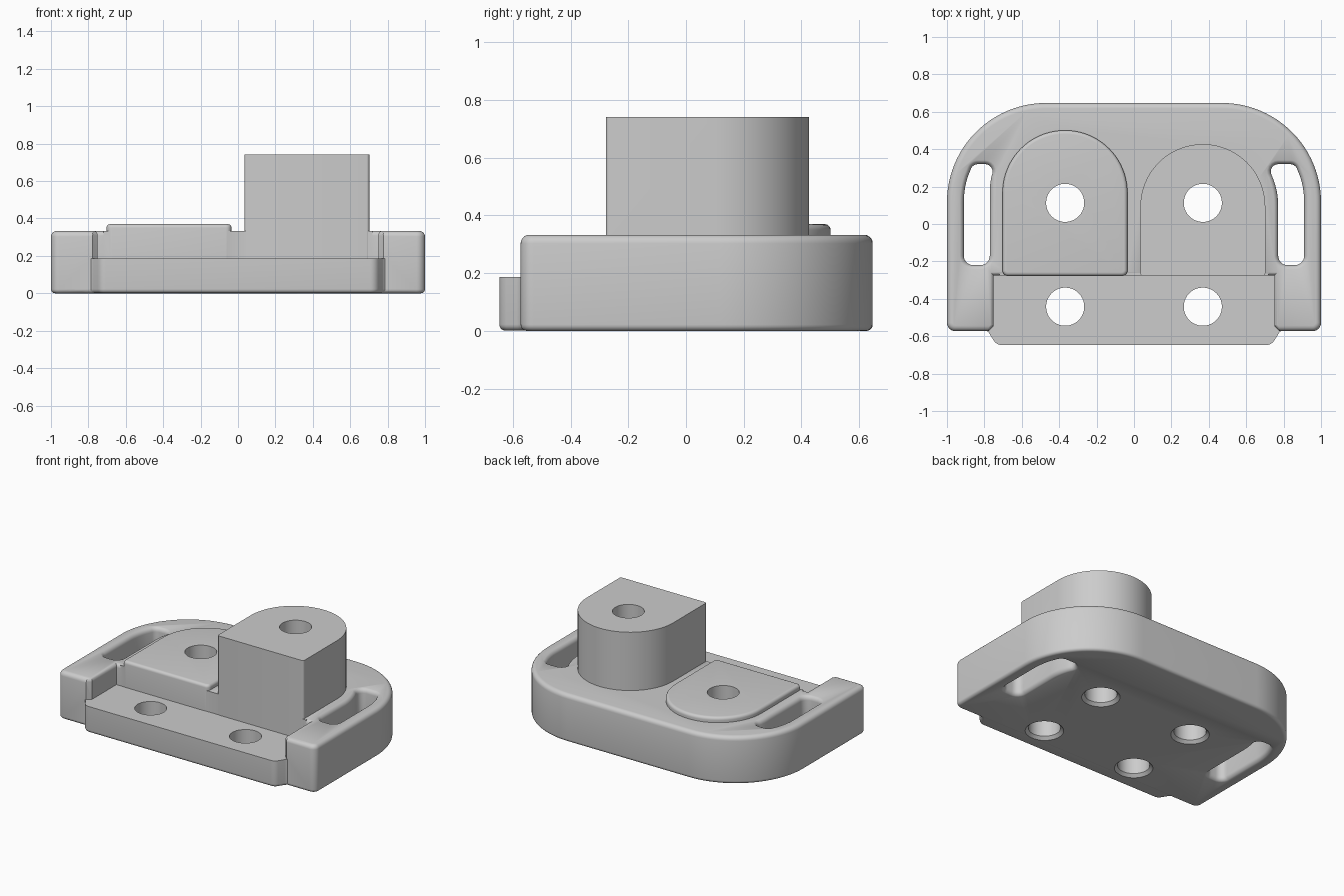
import bpy, bmesh, math
from mathutils import Vector

cube = bpy.data.objects.get("Cube")
if cube:
    bpy.data.objects.remove(cube)

grey = bpy.data.materials.new("plain_grey")
grey.use_nodes = True
grey.diffuse_color = (0.604, 0.604, 0.604, 1)
grey.node_tree.nodes["Principled BSDF"].inputs["Base Color"].default_value = grey.diffuse_color


def arc(cx, cy, r, start, end, n):
    """Points on a circle, angles in degrees."""
    angles = [math.radians(start + (end - start) * i / n) for i in range(n + 1)]
    return [(cx + r * math.cos(a), cy + r * math.sin(a), 0) for a in angles]


def rounded(points, steps=6):
    """Round every corner (x, y, radius) with a circular arc."""
    out = []
    for i, (x, y, r) in enumerate(points):
        p = Vector((x, y))
        if not r:
            out.append(p)
            continue
        u = (Vector(points[i - 1][:2]) - p).normalized()
        v = (Vector(points[(i + 1) % len(points)][:2]) - p).normalized()
        half = u.angle(v) / 2
        a, b, w = p + u * r / math.tan(half), p + v * r / math.tan(half), math.sin(half)
        for k in range(steps + 1):
            t = k / steps
            c = ((1 - t) ** 2, 2 * t * (1 - t) * w, t * t)
            out.append((a * c[0] + p * c[1] + b * c[2]) / sum(c))
    return out


def mirrored(points):
    """Complete a right-hand half outline with its mirror image."""
    return points + [(-x, y, r) for x, y, r in reversed(points)]


def edge(z, radius, top, sign=-1, steps=5):
    """Sections (height, offset) of a rounded rim ending at height z."""
    rim = []
    for i in range(steps + 1):
        a = math.pi / 2 * i / steps
        rise = radius * (1 - math.sin(a))
        rim.append((z - rise if top else z + rise, sign * radius * (1 - math.cos(a))))
    return rim if top else rim[::-1]


def loft(name, outline, sections):
    """Solid through copies of one outline, each offset and raised."""
    n = len(outline)
    area = sum(outline[i - 1].cross(outline[i]) for i in range(n))
    if area < 0:
        outline = outline[::-1]
    bm = bmesh.new()
    rings = []
    for z, offset in sections:
        ring = []
        for i, p in enumerate(outline):
            d1 = (p - outline[i - 1]).normalized()
            d2 = (outline[(i + 1) % n] - p).normalized()
            n1, n2 = Vector((d1.y, -d1.x)), Vector((d2.y, -d2.x))
            q = p + (n1 + n2) * offset / (1 + n1.dot(n2))
            ring.append(bm.verts.new((q.x, q.y, z)))
        rings.append(ring)
    for low, high in zip(rings, rings[1:]):
        for i in range(n):
            bm.faces.new((low[i - 1], low[i], high[i], high[i - 1]))
    bm.faces.new(rings[0][::-1])
    bm.faces.new(rings[-1])
    mesh = bpy.data.meshes.new(name)
    bm.to_mesh(mesh)
    bm.free()
    mesh.materials.append(grey)
    obj = bpy.data.objects.new(name, mesh)
    bpy.context.collection.objects.link(obj)
    return obj


def combine(body, other, operation):
    """Apply a boolean and remove the helper."""
    mod = body.modifiers.new(operation, 'BOOLEAN')
    mod.operation, mod.object, mod.solver = operation, other, 'EXACT'
    bpy.context.view_layer.objects.active = body
    bpy.ops.object.modifier_apply(modifier=mod.name)
    bpy.data.objects.remove(other)


TOP, FLOOR, FRONT = 0.333, 0.187, -0.278

# Main plate with large rounded rear corners
plate = rounded(mirrored([(1, -0.573, 0.045)] + arc(0.47, 0.117, 0.53, 0, 90, 24)))
body = loft("mounting_plate", plate, edge(0, 0.022, False) + edge(TOP, 0.03, True))

# Front recess between the two corner towers, with flared upper rim
recess = rounded(mirrored([(0.785, -0.8, 0), (0.785, -0.58, 0), (0.75, -0.545, 0),
                           (0.75, -0.276, 0)]))
combine(body, loft("recess", recess, [(FLOOR - 0.02, 0)] + edge(TOP + 0.002, 0.027, True, 1)
                   + [(TOP + 0.1, 0.03)]), 'DIFFERENCE')

# Front lip and recess floor
lip = rounded(mirrored([(0.735, -0.647, 0.05), (0.785, -0.567, 0.04), (0.83, -0.567, 0),
                        (0.83, -0.262, 0)]))
combine(body, loft("front_lip", lip, [(z + 0.001, o) for z, o in edge(0, 0.022, False)]
                   + [(FLOOR, 0)]), 'UNION')

# Sharp back wall of the recess
wall = rounded(mirrored([(0.72, -0.276, 0), (0.72, -0.24, 0)]))
combine(body, loft("recess_wall", wall, [(0.1, 0), (TOP - 0.001, 0)]), 'UNION')


# Low pad and tall block, each with a semicircular rear
def tongue(cx, cy, corner):
    r = 0.334
    return rounded([(cx - r, FRONT, corner), (cx + r, FRONT, corner)]
                   + arc(cx, cy, r, 0, 180, 40))


combine(body, loft("low_pad", tongue(-0.369, 0.167, 0.03),
                   [(0.1, 0)] + edge(0.37, 0.02, True)), 'UNION')
combine(body, loft("tall_block", tongue(0.368, 0.093, 0.015),
                   [(0.1, 0), (0.742, 0)]), 'UNION')

# Strap slots, curved along the plate rim and around the tongues
for side, cy in ((1, 0.097), (-1, 0.17)):
    inner_r = 0.404
    end = math.degrees(math.asin((0.255 - cy) / inner_r))
    inner_top = 0.367 + math.sqrt(inner_r ** 2 - (0.32 - cy) ** 2)
    slot = [(0.771, -0.22, 0.05), (0.91, -0.22, 0.05)]
    slot += arc(0.47, 0.117, 0.44, 0, 18, 5)
    slot += [(0.862, 0.32, 0.04), (inner_top, 0.32, 0.04)]
    slot += arc(0.367, cy, inner_r, end, 0, 6)
    outline = rounded([(side * x, y, r) for x, y, r in slot])
    combine(body, loft("slot", outline, [(-0.1, 0.035)] + edge(-0.002, 0.032, False, 1)
                       + edge(TOP + 0.002, 0.032, True, 1) + [(TOP + 0.02, 0.035)]),
            'DIFFERENCE')

# Four through holes, chamfered underneath
for x in (-0.368, 0.368):
    for y in (-0.442, 0.113):
        ring = rounded(arc(x, y, 0.102, 0, 360, 40)[:-1])
        combine(body, loft("hole", ring, [(-0.1, 0.022), (-0.002, 0.022), (0.02, 0), (1, 0)]),
                'DIFFERENCE')

bpy.ops.object.select_all(action='DESELECT')
body.select_set(True)
bpy.context.view_layer.objects.active = body
bpy.ops.object.shade_smooth_by_angle(angle=math.radians(30))
